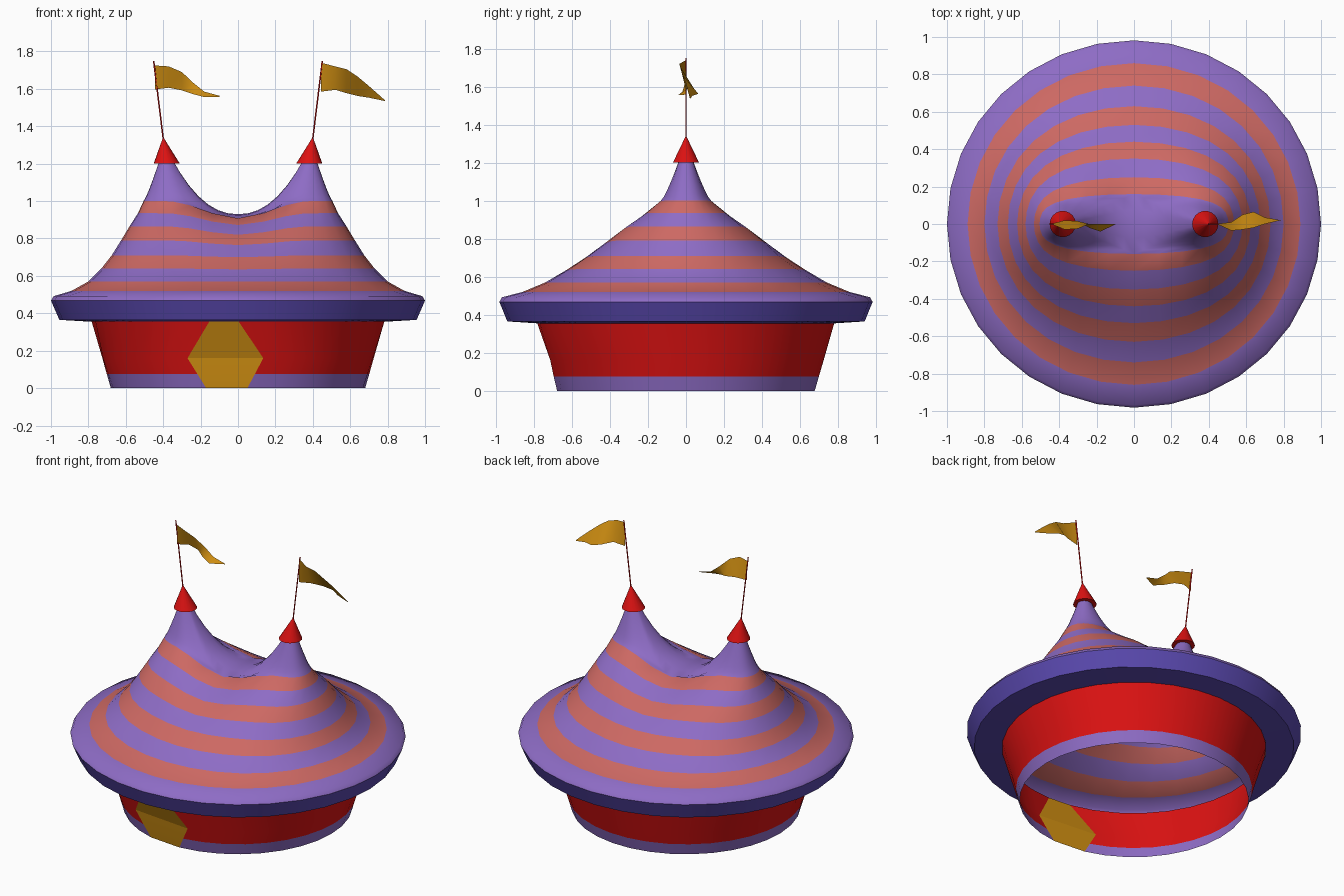
import bpy, bmesh, math
from mathutils import Vector

if "Cube" in bpy.data.objects:
    bpy.data.objects.remove(bpy.data.objects["Cube"])

N = 32


def material(name, r, g, b):
    m = bpy.data.materials.new(name)
    m.diffuse_color = (r, g, b, 1)
    m.use_nodes = True
    m.node_tree.nodes["Principled BSDF"].inputs["Base Color"].default_value = m.diffuse_color
    return m


PURPLE = material("light purple canvas", 0.27, 0.15, 0.56)
SALMON = material("salmon stripe", 0.61, 0.14, 0.125)
VIOLET = material("deep violet valance", 0.105, 0.068, 0.44)
RED = material("red", 0.72, 0.006, 0.006)
GOLD = material("gold", 0.62, 0.27, 0.006)


def finish(name, bm, mats, angle=40):
    bmesh.ops.remove_doubles(bm, verts=bm.verts, dist=0.0002)
    me = bpy.data.meshes.new(name)
    bm.to_mesh(me)
    bm.free()
    for m in mats:
        me.materials.append(m)
    ob = bpy.data.objects.new(name, me)
    bpy.context.collection.objects.link(ob)
    bpy.ops.object.select_all(action='DESELECT')
    ob.select_set(True)
    bpy.context.view_layer.objects.active = ob
    bpy.ops.object.shade_smooth_by_angle(angle=math.radians(angle))
    return ob


def bridge(bm, a, b, mat=0):
    n = len(a)
    for i in range(n):
        j = (i + 1) % n
        bm.faces.new((a[i], a[j], b[j], b[i])).material_index = mat


def smooth(u):
    u = min(1, max(0, u))
    return u * u * (3 - 2 * u)


def ring(bm, half_x, half_y, z_side, z_mid):
    """Closed loop between a circle and a capsule, sagging in the middle."""
    verts = []
    for i in range(N):
        t = math.tau * i / N
        x = half_y * math.cos(t) + (half_x - half_y) * math.sin(math.pi / 2 * math.cos(t))
        z = z_mid + (z_side - z_mid) * smooth(abs(x) / 0.38)
        verts.append(bm.verts.new((x, half_y * math.sin(t), z)))
    return verts


# Striped roof: rim lip, then alternating stripe rings
bm = bmesh.new()
rows = [(1.0, .982, .468, .468), (.985, .968, .492, .492), (.89, .86, .52, .52),
        (.80, .74, .57, .57), (.73, .63, .64, .635), (.675, .53, .71, .70),
        (.625, .44, .79, .765), (.58, .35, .865, .82), (.535, .25, .935, .872),
        (.505, .16, 1.0, .908)]
rings = [ring(bm, *r) for r in rows]
for k in range(len(rings) - 1):
    bridge(bm, rings[k], rings[k + 1], 1 if k in (2, 4, 6, 8) else 0)

# Two peaks rising from the last ring, sharing a sagging ridge line at x = 0
top = rings[-1]
q = N // 4
for s in (1, -1):
    arc = [top[(i + (-q if s > 0 else q)) % N] for i in range(2 * q + 1)]
    ridge = [bm.verts.new((0, s * y, .93 - .022 * (y / .16) ** 2)) for y in (.08, 0, -.08)]
    loop = arc + ridge
    base = [v.co.copy() for v in loop]
    centre = Vector((s * .385, 0, 1.225))
    prev = loop
    for f in (.15, .3, .45, .6, .75, .88, 1):
        new = []
        for p in base:
            d = Vector((p.x - centre.x, p.y, 0))
            e = 1.2 + min(1, max(0, (d.length - .12) / .25))
            goal = centre + d.normalized() * .033
            new.append(bm.verts.new((p.x + (goal.x - p.x) * f, p.y + (goal.y - p.y) * f,
                                     p.z + (1.225 - p.z) * f ** e)))
        bridge(bm, prev, new)
        prev = new
    bm.faces.new(prev)
finish("roof", bm, [PURPLE, SALMON], 50)

# Valance skirt with its soffit back to the wall
bm = bmesh.new()
skirt = [ring(bm, x, y, z, z) for x, y, z in
         ((.785, .785, .355), (.955, .94, .365), (1.0, .982, .468))]
bridge(bm, skirt[0], skirt[1])
bridge(bm, skirt[1], skirt[2])
finish("valance", bm, [VIOLET])

# Flared wall; the last column of each row is the flat gold doorway
bm = bmesh.new()
prev = None
for k, (z, left, right) in enumerate(((0, -.17, .05), (.075, -.217, .09),
                                      (.16, -.27, .135), (.362, -.15, 0))):
    r = .68 + .105 * z / .362
    a0 = -math.pi / 2 + math.asin(right / r)
    a1 = 1.5 * math.pi + math.asin(left / r)
    row = []
    for i in range(N + 1):
        a = a0 + (a1 - a0) * i / N
        row.append(bm.verts.new((r * math.cos(a), r * math.sin(a), z)))
    if prev:
        bridge(bm, prev, row, 0 if k == 1 else 1)
        bm.faces.ensure_lookup_table()
        bm.faces[-1].material_index = 2
    prev = row
finish("wall_and_door", bm, [PURPLE, RED, GOLD], 12)


def tapered(name, p0, r0, p1, r1, sides):
    bm = bmesh.new()
    loops = []
    for p, r in ((p0, r0), (p1, r1)):
        loops.append([bm.verts.new((p[0] + r * math.cos(math.tau * i / sides),
                                    r * math.sin(math.tau * i / sides), p[1]))
                      for i in range(sides)])
    bridge(bm, *loops)
    bm.faces.new(loops[0][::-1])
    bm.faces.new(loops[1])
    finish(name, bm, [RED])


# Red caps and leaning flag poles
for s, side in ((-1, "left"), (1, "right")):
    tapered(side + "_cap", (s * .381, 1.2), .07, (s * .399, 1.335), .004, 18)
    tapered(side + "_pole", (s * .397, 1.31), .004, (s * .451, 1.75), .004, 6)

# Waving flags: x, top z, bottom z, top y, bottom y
flags = {
    "left_flag": [(-.443, 1.725, 1.597, 0, 0), (-.37, 1.72, 1.606, -.03, .02),
                  (-.30, 1.69, 1.592, -.025, .015), (-.24, 1.633, 1.572, 0, -.02),
                  (-.18, 1.585, 1.556, .0, -.04), (-.095, 1.562, 1.558, 0, 0)],
    "right_flag": [(.443, 1.74, 1.585, 0, 0), (.52, 1.72, 1.595, -.035, .01),
                   (.58, 1.705, 1.577, -.03, .05), (.64, 1.665, 1.562, -.02, .065),
                   (.70, 1.615, 1.553, 0, .035), (.785, 1.54, 1.535, .02, .02)],
}
for name, pts in flags.items():
    bm = bmesh.new()
    cols = [(bm.verts.new((x, yb, zb)), bm.verts.new((x, yt, zt))) for x, zt, zb, yt, yb in pts]
    for a, b in zip(cols, cols[1:]):
        bm.faces.new((a[0], b[0], b[1], a[1]))
    finish(name, bm, [GOLD], 60)
